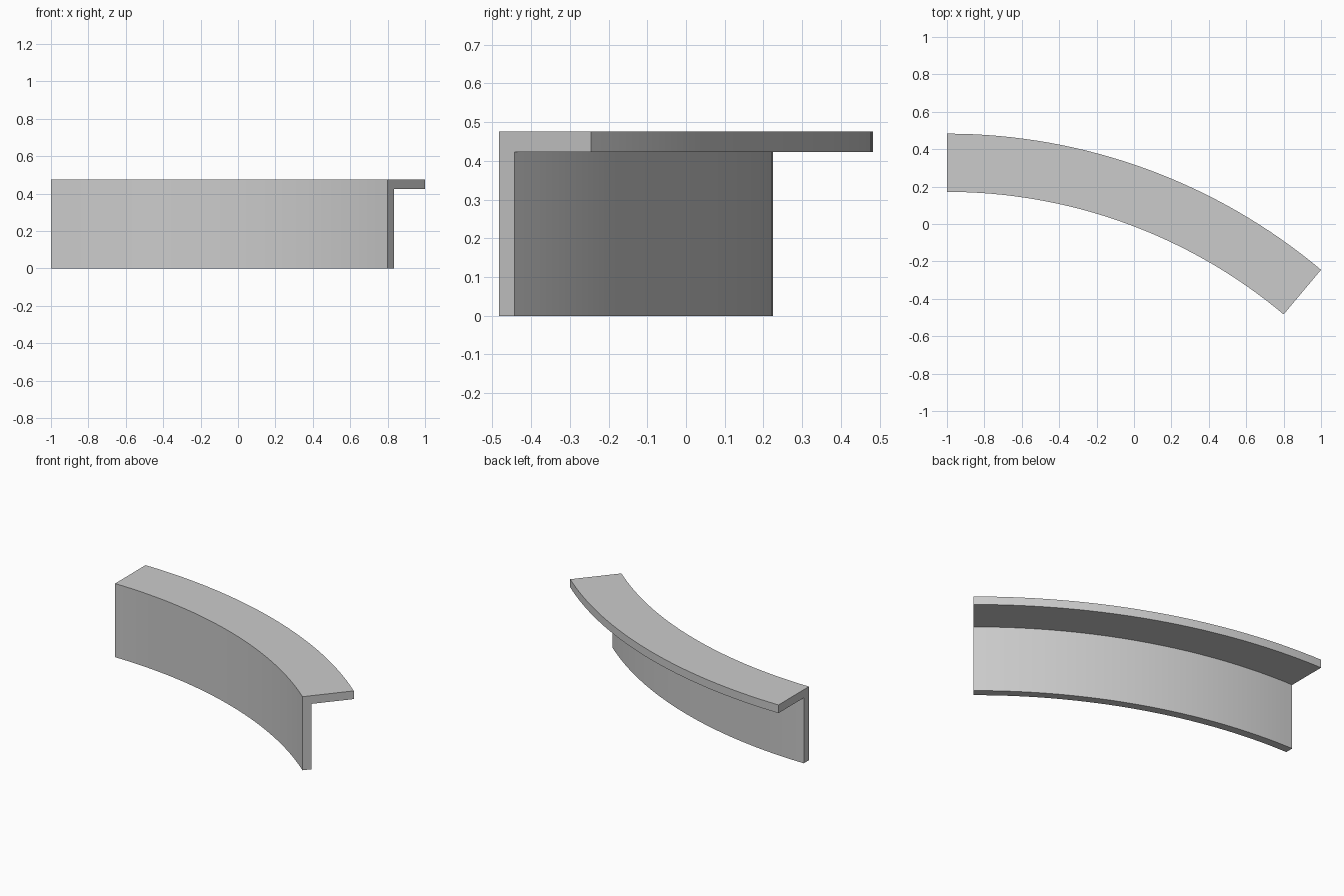
import bpy
import bmesh
from math import radians, sin

cube = bpy.data.objects.get("Cube")
if cube:
    bpy.data.objects.remove(cube, do_unlink=True)

# Main dimensions
SWEEP = radians(40)
OUTER = 2 / sin(SWEEP)
INNER = OUTER * 0.9
THICK = 0.053
HEIGHT = 0.476
CENTRE = (-1, 0.483 - OUTER, 0)
SEGMENTS = 32

# Grey material
grey = bpy.data.materials.new("grey")
grey.use_nodes = True
colour = (0.6, 0.6, 0.6, 1)
grey.diffuse_color = colour
grey.node_tree.nodes["Principled BSDF"].inputs["Base Color"].default_value = colour

# L-shaped section as (radius, height): upright web with a flange on top
section = [
    (INNER, 0),
    (INNER + THICK, 0),
    (INNER + THICK, HEIGHT - THICK),
    (OUTER, HEIGHT - THICK),
    (OUTER, HEIGHT),
    (INNER, HEIGHT),
]

# Sweep the section along the arc and cap both ends
bm = bmesh.new()
verts = [bm.verts.new((CENTRE[0], CENTRE[1] + r, z)) for r, z in section]
edges = [bm.edges.new((v, verts[i - 1])) for i, v in enumerate(verts)]
bmesh.ops.spin(bm, geom=verts + edges, cent=CENTRE, axis=(0, 0, 1),
               angle=-SWEEP, steps=SEGMENTS, use_duplicate=False)
open_edges = [e for e in bm.edges if e.is_boundary]
bmesh.ops.holes_fill(bm, edges=open_edges, sides=0)
bmesh.ops.recalc_face_normals(bm, faces=bm.faces)

mesh = bpy.data.meshes.new("curved_angle_beam")
bm.to_mesh(mesh)
bm.free()
mesh.materials.append(grey)
beam = bpy.data.objects.new("curved_angle_beam", mesh)
bpy.context.collection.objects.link(beam)

# Smooth along the curve, crisp at the corners
bpy.ops.object.select_all(action="DESELECT")
beam.select_set(True)
bpy.context.view_layer.objects.active = beam
bpy.ops.object.shade_smooth_by_angle(angle=radians(30))
